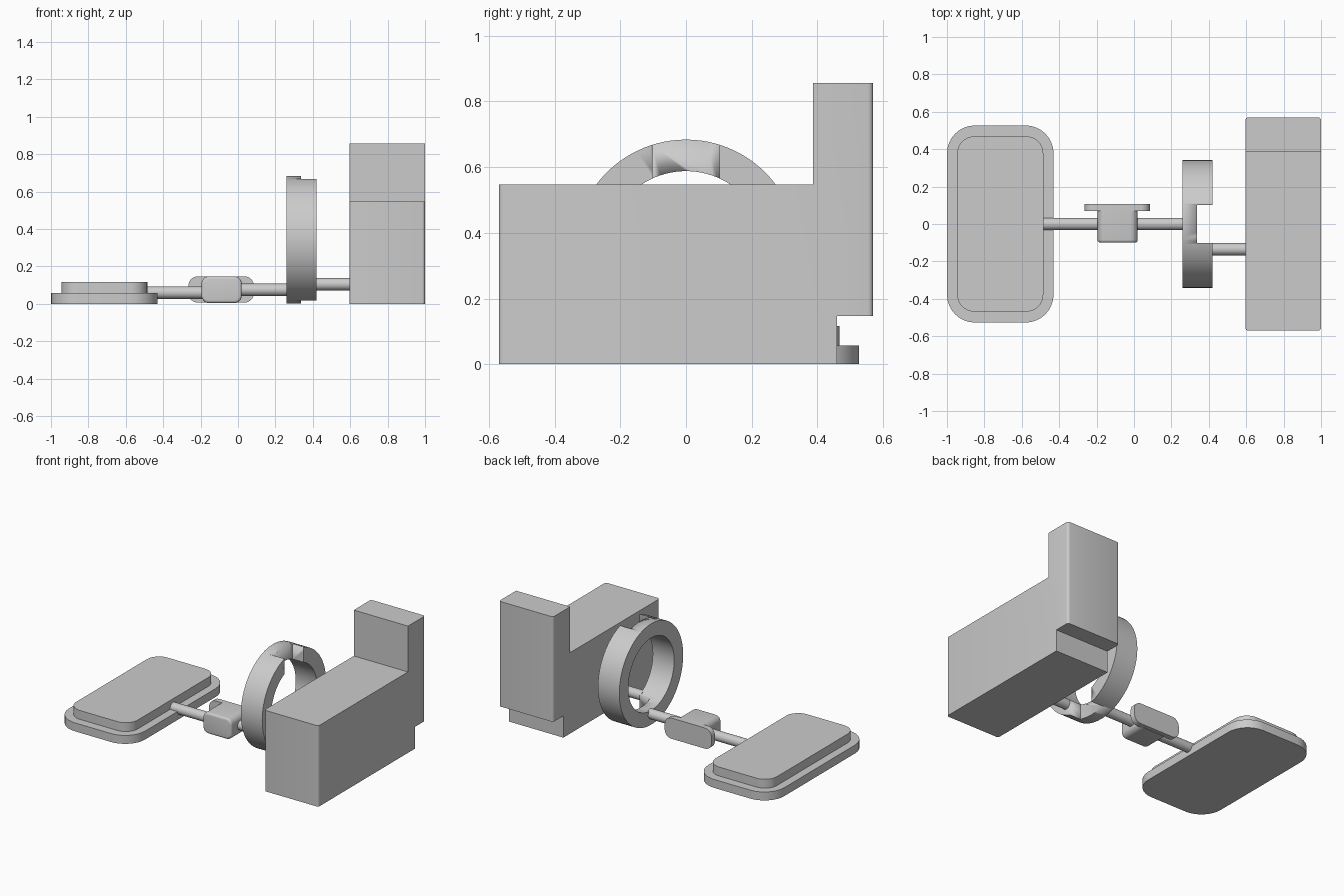
import bpy, bmesh, math
from mathutils import Matrix

cube = bpy.data.objects.get("Cube")
if cube:
    bpy.data.objects.remove(cube, do_unlink=True)

GREY = (0.6, 0.6, 0.6, 1)
grey = bpy.data.materials.new("plain grey")
grey.use_nodes = True
grey.diffuse_color = GREY
grey.node_tree.nodes["Principled BSDF"].inputs["Base Color"].default_value = GREY


def finish(name, bm):
    bmesh.ops.recalc_face_normals(bm, faces=bm.faces)
    mesh = bpy.data.meshes.new(name)
    bm.to_mesh(mesh)
    bm.free()
    obj = bpy.data.objects.new(name, mesh)
    bpy.context.collection.objects.link(obj)
    mesh.materials.append(grey)
    bpy.ops.object.select_all(action="DESELECT")
    obj.select_set(True)
    bpy.context.view_layer.objects.active = obj
    bpy.ops.object.shade_smooth_by_angle(angle=math.radians(35))
    return obj


def round_edges(bm, axis, radius, segments=8):
    """Bevel the edges that run along one axis."""
    edges = [e for e in bm.edges
             if abs((e.verts[0].co - e.verts[1].co).normalized()[axis]) > 0.99]
    bmesh.ops.bevel(bm, geom=edges, offset=radius, segments=segments,
                    profile=0.5, affect="EDGES")


def box(low, high):
    bm = bmesh.new()
    bmesh.ops.create_cube(bm, size=1)
    for v in bm.verts:
        v.co = [(a + b) / 2 + c * (b - a) for a, b, c in zip(low, high, v.co)]
    return bm


def rod(name, x0, x1, y, z, radius=0.033):
    bm = bmesh.new()
    place = Matrix.Translation(((x0 + x1) / 2, y, z)) @ Matrix.Rotation(math.pi / 2, 4, "Y")
    bmesh.ops.create_cone(bm, cap_ends=True, segments=32, radius1=radius,
                          radius2=radius, depth=x1 - x0, matrix=place)
    return finish(name, bm)


# Stepped pad with rounded corners
for name, x0, x1, y, z0, z1, r in (("pad_base", -1, -0.43, 0.527, 0, 0.057, 0.15),
                                   ("pad_top", -0.945, -0.485, 0.468, 0.057, 0.117, 0.09)):
    bm = box((x0, -y, z0), (x1, y, z1))
    round_edges(bm, 2, r)
    finish(name, bm)

# Connecting rods
rod("pad_rod", -0.49, -0.15, 0, 0.06)
rod("ring_rod", -0.02, 0.27, 0, 0.075)
rod("body_rod", 0.41, 0.61, -0.135, 0.105)

# Centre block with its back flange
bm = box((-0.195, -0.1, 0.004), (0.02, 0.08, 0.147))
round_edges(bm, 1, 0.04)
front = [e for e in bm.edges if all(v.co.y < -0.09 for v in e.verts)]
bmesh.ops.bevel(bm, geom=front, offset=0.015, segments=4, profile=0.5, affect="EDGES")
finish("centre_block", bm)
bm = box((-0.265, 0.07, 0.007), (0.085, 0.106, 0.147))
round_edges(bm, 1, 0.05)
finish("centre_flange", bm)

# Ring: revolved rectangle about the x axis
bm = bmesh.new()
profile = [bm.verts.new((x, 0, r)) for x, r in
           ((0.26, 0.245), (0.42, 0.245), (0.42, 0.341), (0.26, 0.341))]
loop = [bm.edges.new((profile[i], profile[(i + 1) % 4])) for i in range(4)]
bmesh.ops.spin(bm, geom=profile + loop, axis=(1, 0, 0), cent=(0, 0, 0),
               angle=math.tau, steps=96, use_merge=True)
bmesh.ops.remove_doubles(bm, verts=bm.verts, dist=0.0001)
bmesh.ops.translate(bm, verts=bm.verts, vec=(0, 0, 0.343))
ring = finish("ring", bm)

# Slot across the top and bottom of the ring
slot = finish("slot_cutter", box((0.338, -0.102, -0.1), (0.5, 0.102, 0.8)))
slot.hide_render = True
slot.hide_viewport = True
cut = ring.modifiers.new("slot", "BOOLEAN")
cut.operation = "DIFFERENCE"
cut.solver = "EXACT"
cut.object = slot
bpy.context.view_layer.objects.active = ring
bpy.ops.object.modifier_apply(modifier="slot")
bpy.data.objects.remove(slot, do_unlink=True)

# Body: side profile extruded across, with softened upright edges
bm = bmesh.new()
side = [(-0.57, 0), (0.46, 0), (0.46, 0.147), (0.57, 0.147),
        (0.57, 0.857), (0.387, 0.857), (0.387, 0.547), (-0.57, 0.547)]
face = bm.faces.new([bm.verts.new((0.595, y, z)) for y, z in side])
new = bmesh.ops.extrude_face_region(bm, geom=[face])["geom"]
bmesh.ops.translate(bm, vec=(0.405, 0, 0),
                    verts=[v for v in new if isinstance(v, bmesh.types.BMVert)])
bmesh.ops.recalc_face_normals(bm, faces=bm.faces)
ends = [e for e in bm.edges if abs(e.verts[0].co.z - e.verts[1].co.z) > 0.1
        and all(abs(v.co.y) > 0.56 for v in e.verts)]
bmesh.ops.bevel(bm, geom=ends, offset=0.016, segments=4, profile=0.5, affect="EDGES")
finish("body", bm)
